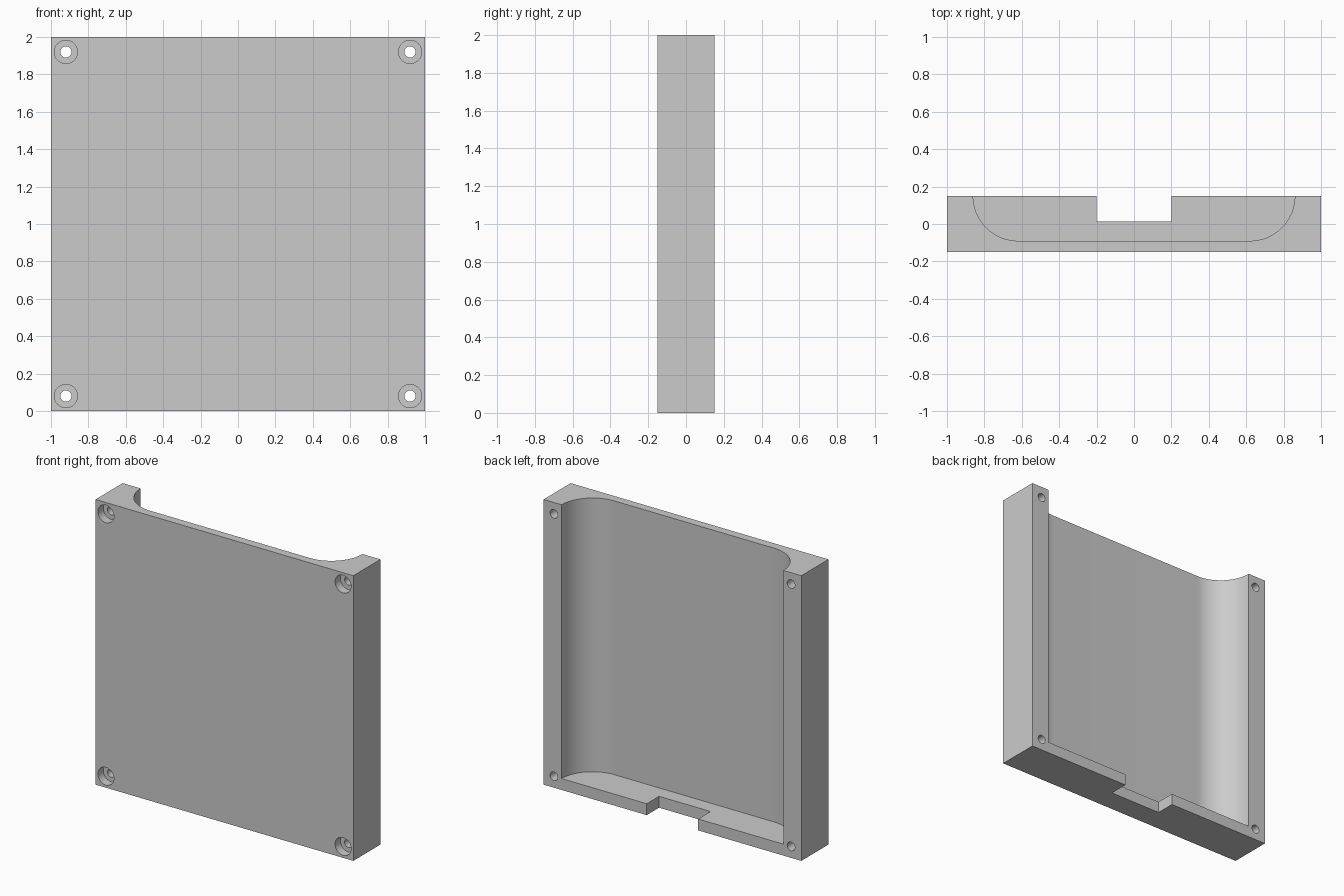
import bpy, bmesh, math
from mathutils import Matrix, Vector

cube = bpy.data.objects.get("Cube")
if cube:
    bpy.data.objects.remove(cube, do_unlink=True)

HALF, DEPTH, HEIGHT = 1.0, 0.15, 2.0     # half width, half thickness, height
WALL, POCKET, RADIUS = 0.08, 0.86, 0.24  # bottom ledge, pocket half width, pocket rounding

grey = bpy.data.materials.new("plain grey")
grey.use_nodes = True
COLOUR = (0.6, 0.6, 0.6, 1)
grey.diffuse_color = COLOUR
grey.node_tree.nodes["Principled BSDF"].inputs["Base Color"].default_value = COLOUR


def make_object(name, bm):
    bmesh.ops.recalc_face_normals(bm, faces=bm.faces)
    mesh = bpy.data.meshes.new(name)
    bm.to_mesh(mesh)
    bm.free()
    mesh.materials.append(grey)
    obj = bpy.data.objects.new(name, mesh)
    bpy.context.collection.objects.link(obj)
    return obj


def prism(name, outline, z0, z1):
    """Extrude an (x, y) outline from z0 up to z1."""
    bm = bmesh.new()
    face = bm.faces.new([bm.verts.new((x, y, z0)) for x, y in outline])
    top = bmesh.ops.extrude_face_region(bm, geom=[face])["geom"]
    bmesh.ops.translate(bm, vec=(0, 0, z1 - z0),
                        verts=[v for v in top if isinstance(v, bmesh.types.BMVert)])
    return make_object(name, bm)


def rectangle(x, y0, y1):
    return [(-x, y0), (x, y0), (x, y1), (-x, y1)]


def bore(name, radius, y0, y1):
    """Four corner cylinders running front to back."""
    bm = bmesh.new()
    for x in (-0.92, 0.92):
        for z in (0.08, 1.92):
            place = Matrix.Translation(Vector((x, (y0 + y1) / 2, z)))
            bmesh.ops.create_cone(bm, cap_ends=True, segments=32, radius1=radius,
                                  radius2=radius, depth=y1 - y0,
                                  matrix=place @ Matrix.Rotation(math.pi / 2, 4, "X"))
    return make_object(name, bm)


# Solid cover plate
cover = prism("cover", rectangle(HALF, -DEPTH, DEPTH), 0, HEIGHT)

# Round-sided pocket, open at the back and top
arc = [math.pi / 2 * i / 24 for i in range(25)]
right = [(-POCKET + RADIUS * (1 - math.cos(a)), DEPTH - RADIUS * math.sin(a)) for a in arc]
left = [(-x, y) for x, y in reversed(right)]
lip = [(POCKET, DEPTH + 0.1), (-POCKET, DEPTH + 0.1)]
cutters = [
    prism("pocket_cutter", right + left + lip, WALL, HEIGHT + 0.1),
    # Cable notch in the bottom ledge
    prism("notch_cutter", rectangle(0.2, 0.013, DEPTH + 0.1), -0.1, WALL + 0.05),
    # Screw holes and their front recesses
    bore("screw_hole_cutter", 0.03, -DEPTH - 0.1, DEPTH + 0.1),
    bore("screw_recess_cutter", 0.062, -DEPTH - 0.1, -DEPTH + 0.06),
]

bpy.context.view_layer.objects.active = cover
cover.select_set(True)
for cutter in cutters:
    cut = cover.modifiers.new(cutter.name, "BOOLEAN")
    cut.operation, cut.solver, cut.object = "DIFFERENCE", "EXACT", cutter
    bpy.ops.object.modifier_apply(modifier=cut.name)
    bpy.data.objects.remove(cutter, do_unlink=True)

bpy.ops.object.shade_smooth_by_angle(angle=math.radians(30))
